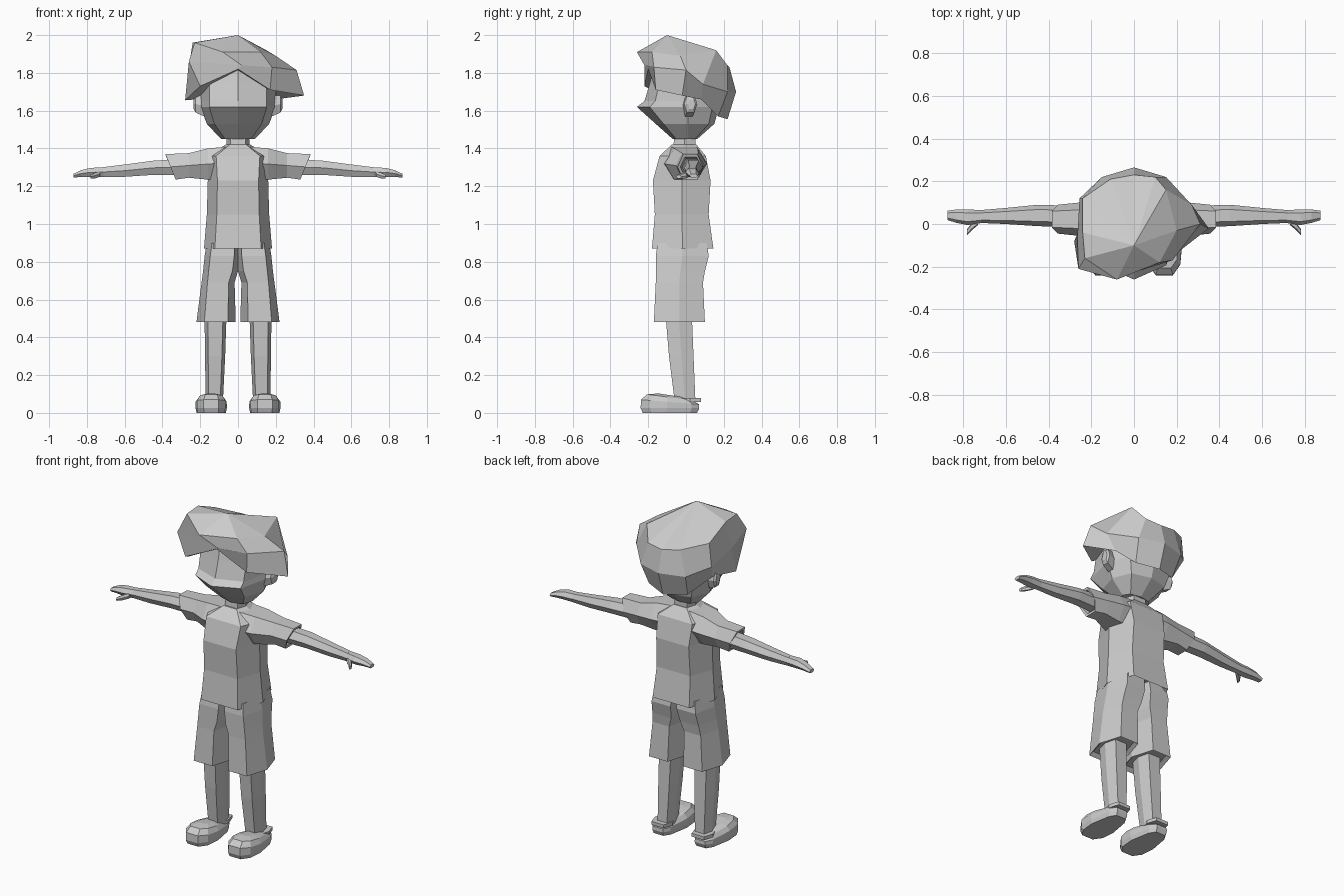
import bpy
import bmesh
from mathutils import Vector

# Remove the default cube only
default_cube = bpy.data.objects.get("Cube")
if default_cube:
    bpy.data.objects.remove(default_cube, do_unlink=True)

# One plain clay colour for the whole figure
CLAY = (.6, .6, .6, 1)
clay = bpy.data.materials.new("light_grey_clay")
clay.use_nodes = True
clay.diffuse_color = CLAY
clay.node_tree.nodes["Principled BSDF"].inputs["Base Color"].default_value = CLAY


def loft(name, rings, start_tip=None, end_tip=None):
    """Skin a list of equal-length rings; close ends with a cap or a fan to a tip."""
    bm = bmesh.new()
    loops = [[bm.verts.new(point) for point in ring] for ring in rings]
    count = len(loops[0])
    for lower, upper in zip(loops, loops[1:]):
        for i in range(count):
            j = (i + 1) % count
            bm.faces.new((lower[i], lower[j], upper[j], upper[i]))
    for loop, tip in ((loops[0], start_tip), (loops[-1], end_tip)):
        if tip is None:
            bm.faces.new(loop)
        else:
            apex = bm.verts.new(tip)
            for i in range(count):
                bm.faces.new((loop[i], loop[(i + 1) % count], apex))
    bmesh.ops.recalc_face_normals(bm, faces=bm.faces)
    mesh = bpy.data.meshes.new(name)
    bm.to_mesh(mesh)
    bm.free()
    mesh.materials.append(clay)
    obj = bpy.data.objects.new(name, mesh)
    bpy.context.scene.collection.objects.link(obj)
    return obj


def hexagon(a0, a1, b0, b1, inset=.16):
    """Six-sided section spanning a0..a1 by b0..b1, pointed along a."""
    middle, step = (b0 + b1) / 2, (a1 - a0) * inset
    return [(a0, middle), (a0 + step, b0), (a1 - step, b0),
            (a1, middle), (a1 - step, b1), (a0 + step, b1)]


def level(z, x0, x1, y0, y1, inset=.16):
    """Horizontal section at height z."""
    return [Vector((x, y, z)) for x, y in hexagon(x0, x1, y0, y1, inset)]


def across(x, y0, y1, z0, z1, lean=0, inset=.22):
    """Upright section at distance x, its top leaning outward."""
    return [Vector((x + lean * (z - z0) / (z1 - z0), y, z))
            for y, z in hexagon(y0, y1, z0, z1, inset)]


def pair(name, rings):
    """Build the given left part and its mirrored right twin."""
    loft("left_" + name, rings)
    loft("right_" + name, [[Vector((-p.x, p.y, p.z)) for p in ring] for ring in rings])


def skull(z, width, front, back):
    """Eight-sided head section with a ridge down the face."""
    half = [(0, front), (width * .76, front * .74), (width, .01), (width * .72, back * .8), (0, back)]
    outline = half + [(-x, y) for x, y in half[3:0:-1]]
    return [Vector((x, y, z)) for x, y in outline]


# Head with protruding upper lip, and neck
loft("head", [skull(1.45, .09, -.07, .06), skull(1.53, .165, -.16, .15),
              skull(1.62, .2, -.26, .175), skull(1.65, .2, -.22, .18),
              skull(1.75, .2, -.19, .18), skull(1.85, .16, -.17, .14),
              skull(1.9, .09, -.1, .08)])
loft("neck", [level(1.38, -.06, .06, -.07, .05), level(1.48, -.06, .06, -.06, .05)])
pair("ear", [across(.18, -.02, .05, 1.57, 1.68), across(.225, -.01, .06, 1.59, 1.68),
             across(.235, .01, .05, 1.61, 1.66)])

# Swept hair: rings run from the front round the left side to the back
rim = [(0, -.2, 1.82), (.17, -.16, 1.71), (.35, -.02, 1.68), (.2, .08, 1.66),
       (.13, .17, 1.57), (0, .22, 1.555), (-.13, .17, 1.57), (-.22, .06, 1.66),
       (-.28, -.08, 1.655), (-.2, -.22, 1.73)]
bulge = [(.02, -.22, 1.84), (.18, -.17, 1.83), (.31, 0, 1.815), (.27, .09, 1.74),
         (.15, .22, 1.7), (0, .265, 1.7), (-.15, .22, 1.7), (-.255, .12, 1.75),
         (-.265, -.06, 1.8), (-.26, -.21, 1.86)]
crown = [(-.08, -.26, 1.91), (.12, -.18, 1.91), (.2, -.03, 1.89), (.15, .16, 1.92),
         (.1, .22, 1.84), (0, .23, 1.83), (-.11, .21, 1.85), (-.24, .12, 1.89),
         (-.24, -.04, 1.96), (-.23, -.16, 1.96)]
loft("hair", [rim, bulge, crown], start_tip=(0, 0, 1.78), end_tip=(0, -.1, 2))

# Shirt body, flared at the hem
loft("shirt", [level(.9, -.15, .15, -.15, .11), level(.87, -.18, .18, -.18, .145),
               level(1.05, -.165, .165, -.165, .12), level(1.23, -.16, .16, -.175, .13),
               level(1.36, -.17, .17, -.14, .105), level(1.42, -.065, .065, -.075, .055)])

# Sleeves with a slanted open cuff
pair("sleeve", [across(.05, -.13, .11, 1.24, 1.41), across(.16, -.11, .11, 1.235, 1.4),
                across(.26, -.055, .1, 1.245, 1.375), across(.33, -.045, .09, 1.235, 1.37, .055),
                across(.33, -.03, .08, 1.25, 1.355, .05), across(.3, -.02, .075, 1.26, 1.345, .04)])

# Arms tapering into flat hands with a thumb
pair("arm", [across(.28, -.015, .085, 1.26, 1.345), across(.45, -.01, .09, 1.26, 1.335),
             across(.6, 0, .075, 1.25, 1.315), across(.72, .005, .065, 1.25, 1.3)])
pair("hand", [across(.71, .005, .065, 1.25, 1.3), across(.78, -.005, .068, 1.25, 1.297),
              across(.83, .005, .068, 1.25, 1.285), across(.872, .018, .062, 1.245, 1.265)])
pair("thumb", [across(.73, -.005, .025, 1.25, 1.28), across(.76, -.03, .005, 1.24, 1.27),
               across(.782, -.052, -.025, 1.24, 1.26)])

# Shorts: each leg meets its twin at the crotch
pair("shorts_leg", [level(.9, -.01, .165, -.15, .11), level(.83, -.01, .177, -.16, .12),
                    level(.75, 0, .185, -.16, .1), level(.69, .018, .193, -.16, .09, .18),
                    level(.48, .012, .22, -.17, .1, .2), level(.5, .03, .2, -.15, .08, .2)])

# Lower legs
pair("leg", [level(.54, .06, .177, -.11, .03), level(.3, .068, .175, -.09, .04),
             level(.06, .08, .17, -.06, .05)])


def shoe_outline(z, grow, drop=0):
    """Rounded shoe outline, lower toward the heel by drop."""
    outline = [(-.04, -.24), (.04, -.24), (.075, -.19), (.083, -.1), (.06, .03), (.035, .07),
               (-.035, .07), (-.06, .03), (-.083, -.1), (-.075, -.19)]
    return [Vector((.142 + x * grow, -.085 + (y + .085) * grow, z - drop * (y + .24)))
            for x, y in outline]


# Clogs with a strap behind the heel
pair("shoe", [shoe_outline(0, .93), shoe_outline(.025, 1), shoe_outline(.07, .99, .08),
              shoe_outline(.098, .78, .1), shoe_outline(.103, .4, .06)])
pair("heel_strap", [level(.058, .075, .195, -.04, .08), level(.078, .075, .195, -.04, .08)])
